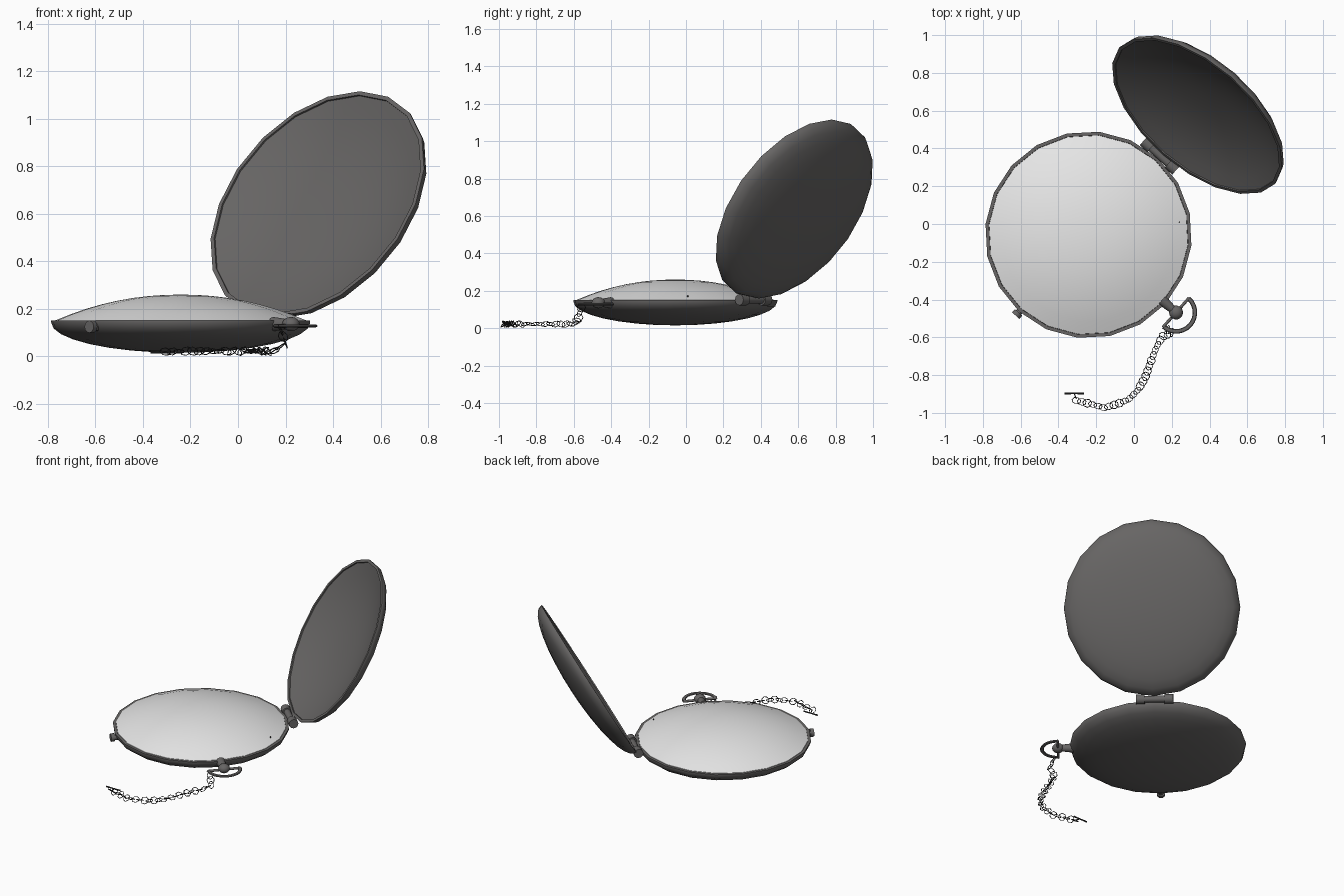
import bpy, bmesh, math, random
from mathutils import Matrix, Vector

if "Cube" in bpy.data.objects:
    bpy.data.objects.remove(bpy.data.objects["Cube"])
random.seed(4)


def material(name, color):
    m = bpy.data.materials.new(name)
    m.use_nodes = True
    rgba = (*color, 1)
    m.diffuse_color = rgba
    m.node_tree.nodes["Principled BSDF"].inputs["Base Color"].default_value = rgba
    return m


METAL = material("dark_metal", (0.135, 0.13, 0.128))
GLASS = material("pale_glass", (0.8, 0.8, 0.8))
BLACK = material("black_metal", (0.03, 0.03, 0.03))

SIDES = 20
RADIUS = 0.548
DEPTH = 0.135
LIP = 0.008
RIM_Z = 0.15
CENTER = Vector((-0.241, -0.057, 0))
HINGE_ANGLE = math.radians(48)
LID_TILT = math.radians(60)


def finish(name, bm, mat, matrix):
    bmesh.ops.recalc_face_normals(bm, faces=bm.faces)
    mesh = bpy.data.meshes.new(name)
    bm.to_mesh(mesh)
    bm.free()
    obj = bpy.data.objects.new(name, mesh)
    bpy.context.collection.objects.link(obj)
    mesh.materials.append(mat)
    obj.matrix_world = matrix
    bpy.ops.object.select_all(action="DESELECT")
    obj.select_set(True)
    bpy.context.view_layer.objects.active = obj
    bpy.ops.object.shade_smooth_by_angle(angle=math.radians(35))


def lathe(name, profile, mat, matrix, sides=SIDES):
    """Revolve (radius, height) points around the local z axis."""
    bm = bmesh.new()
    rings = []
    for r, z in profile:
        if r < 1e-6:
            rings.append([bm.verts.new((0, 0, z))] * sides)
        else:
            rings.append([bm.verts.new((r * math.cos(a), r * math.sin(a), z))
                          for a in (math.tau * i / sides for i in range(sides))])
    for low, high in zip(rings, rings[1:]):
        for i in range(sides):
            j = (i + 1) % sides
            bm.faces.new(list(dict.fromkeys((low[i], low[j], high[j], high[i]))))
    finish(name, bm, mat, matrix)


def rod(name, start, end, r1, r2, mat=METAL, sides=12):
    start, end = Vector(start), Vector(end)
    axis = end - start
    turn = axis.to_track_quat("Z", "Y").to_matrix().to_4x4()
    n = axis.length
    lathe(name, [(0, 0), (r1, 0), (r2, n), (0, n)], mat,
          Matrix.Translation(start) @ turn, sides)


def radial(angle, r, z):
    return CENTER + Vector((r * math.cos(angle), r * math.sin(angle), z))


# Bowl profile shared by the body and the lid: elliptical outside, rim at z = 0
steps = [i / 8 for i in range(9)]
outer = [(RADIUS * math.sin(t * math.pi / 2),
          -LIP - (DEPTH - LIP) * math.cos(t * math.pi / 2)) for t in steps]
inner = [(0.53 * t, -0.008 - 0.097 * (1 - t ** 2.3)) for t in reversed(steps)]
bowl = outer + [(RADIUS, 0), (0.53, 0)] + inner

spin = Matrix.Rotation(HINGE_ANGLE, 4, "Z")
body_place = Matrix.Translation(CENTER + Vector((0, 0, RIM_Z))) @ spin
lathe("body_case", bowl, METAL, body_place)

# Domed glass cover
dome = [(0.529 * t, 0.002 + 0.108 * (1 - t ** 2.1)) for t in steps]
lathe("glass_cover", dome + [(0.529, -0.004), (0, -0.004)], GLASS, body_place)
rod("dial_pin", (0.24, 0.01, 0.15), (0.24, 0.01, 0.176), 0.004, 0.004, BLACK, 6)

# Open lid, standing beyond the hinge
lid_center = radial(math.radians(47.6), 0.852, 0.641)
lathe("lid", bowl, METAL,
      Matrix.Translation(lid_center) @ Matrix.Rotation(math.radians(49), 4, "Z")
      @ Matrix.Rotation(-LID_TILT, 4, "Y"))

# Hinge pin with end barrels
hinge = radial(HINGE_ANGLE, 0.564, 0.152)
along = spin @ Vector((0, 1, 0))
rod("hinge_pin", hinge - along * 0.09, hinge + along * 0.09, 0.021, 0.021)
for side, label in ((-1, "right"), (1, "left")):
    rod("hinge_barrel_" + label, hinge + along * side * 0.062,
        hinge + along * side * 0.116, 0.03, 0.03)

# Crown: stem, ball and half-ring bow
crown_angle = math.radians(-41.6)
ball = radial(crown_angle, 0.62, 0.136)
rod("crown_stem", radial(crown_angle, 0.52, 0.136), ball, 0.03, 0.018)
ball_profile = [(0.037 * math.sin(math.pi * i / 8), -0.03 * math.cos(math.pi * i / 8))
                for i in range(8)] + [(0, 0.03)]
lathe("crown_ball", ball_profile, METAL, Matrix.Translation(ball), 14)

cross = Vector((-math.sin(crown_angle), math.cos(crown_angle), 0))
bow_center = ball - Vector((0, 0, 0.008))
rod("bow_bar", bow_center - cross * 0.105, bow_center + cross * 0.105, 0.008, 0.008)

bm = bmesh.new()
ARC = 14
rows = []
for i in range(ARC + 1):
    a = crown_angle + math.pi * (i / ARC - 0.5)
    row = []
    for k in range(8):
        b = math.tau * k / 8
        r = 0.1 + 0.012 * math.cos(b)
        row.append(bm.verts.new((r * math.cos(a), r * math.sin(a), 0.007 * math.sin(b))))
    rows.append(row)
for p, q in zip(rows, rows[1:]):
    for k in range(8):
        j = (k + 1) % 8
        bm.faces.new((p[k], p[j], q[j], q[k]))
bm.faces.new(rows[0])
bm.faces.new(rows[-1])
finish("bow_ring", bm, METAL, Matrix.Translation(bow_center))

# Side push button
knob_angle = math.radians(228)
rod("button_stem", radial(knob_angle, 0.5, 0.125), radial(knob_angle, 0.56, 0.125), 0.018, 0.018)
rod("button_head", radial(knob_angle, 0.553, 0.125), radial(knob_angle, 0.576, 0.125), 0.026, 0.026)

# Chain hanging from the bow and trailing on the ground
path = [Vector(p) for p in (
    (0.18, -0.56, 0.11), (0.2, -0.575, 0.055), (0.15, -0.595, 0.022),
    (0.115, -0.66, 0.022), (0.085, -0.74, 0.022), (0.06, -0.81, 0.022),
    (0.02, -0.88, 0.022), (-0.03, -0.93, 0.022), (-0.095, -0.955, 0.022),
    (-0.16, -0.973, 0.022), (-0.22, -0.955, 0.022), (-0.305, -0.935, 0.02))]


def along_path(distance):
    for a, b in zip(path, path[1:]):
        n = (b - a).length
        if distance <= n:
            return a + (b - a) * distance / n, (b - a).normalized()
        distance -= n
    return path[-1], (path[-1] - path[-2]).normalized()


LINKS = 28
total = sum((b - a).length for a, b in zip(path, path[1:]))
for i in range(LINKS):
    point, way = along_path(total * i / (LINKS - 1))
    tilt = math.radians(random.uniform(15, 55) * (1 if i % 2 else -1))
    turn = way.to_track_quat("X", "Z").to_matrix().to_4x4() @ Matrix.Rotation(tilt, 4, "X")
    bpy.ops.mesh.primitive_torus_add(major_radius=0.0235, minor_radius=0.0024,
                                     major_segments=7, minor_segments=4)
    link = bpy.context.object
    link.name = "chain_link"
    link.data.materials.append(BLACK)
    link.matrix_world = Matrix.Translation(point) @ turn

# Tapered toggle bar at the chain's end
toggle = Vector((-0.317, -0.897, 0.017))
for side in (-1, 1):
    rod("toggle_bar", toggle, toggle + Vector((0.052 * side, 0, 0)), 0.004, 0.005, BLACK, 8)
rod("toggle_post", toggle, path[-1] + Vector((0, 0.01, 0)), 0.003, 0.003, BLACK, 8)
